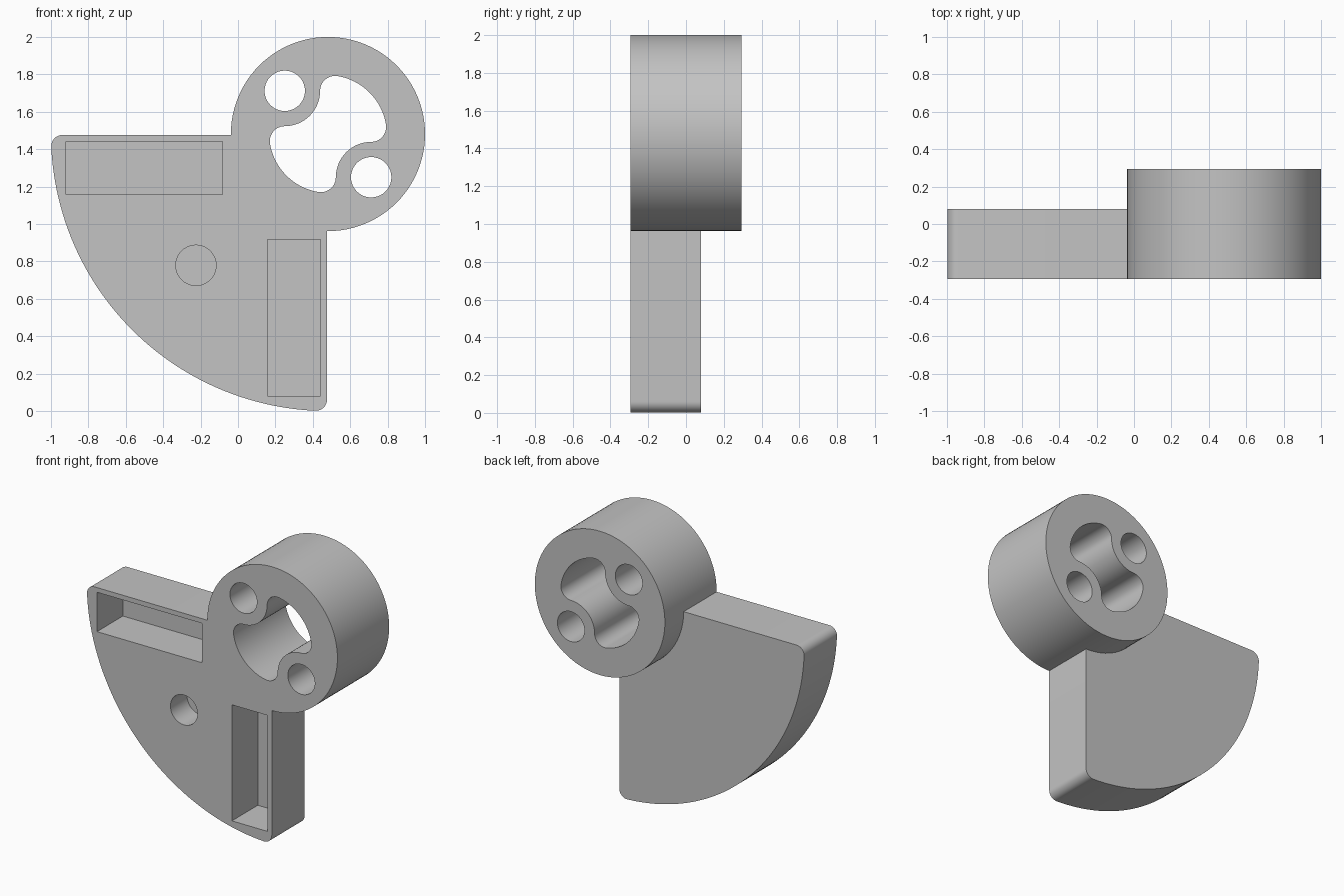
import bpy, bmesh
from math import sin, cos, radians, degrees, atan2, sqrt

cube = bpy.data.objects.get("Cube")
if cube:
    bpy.data.objects.remove(cube)

CX, CZ = 0.481, 1.481              # hub axis, also the sector centre
FRONT, PLATE_BACK, HUB_BACK = -0.295, 0.08, 0.295
HUB_R, SECTOR_R = 0.519, 1.481
HOLE_R, HOLE_OFF = 0.108, 0.231

grey = bpy.data.materials.new("plain grey")
grey.use_nodes = True
grey.diffuse_color = (0.55, 0.55, 0.55, 1)
grey.node_tree.nodes["Principled BSDF"].inputs["Base Color"].default_value = grey.diffuse_color


def arc(x, z, r, start, end, steps):
    """Points on an arc, in degrees, relative to the hub axis."""
    angles = [radians(start + (end - start) * i / steps) for i in range(steps + 1)]
    return [(x + r * cos(a), z + r * sin(a)) for a in angles]


def circle(x, z, r, steps):
    return arc(x, z, r, 0, 360, steps)[:-1]


def prism(name, outline, y0, y1):
    """Extrude an outline in the xz plane from y0 to y1."""
    bm = bmesh.new()
    face = bm.faces.new([bm.verts.new((CX + x, y0, CZ + z)) for x, z in outline])
    new = bmesh.ops.extrude_face_region(bm, geom=[face])["geom"]
    verts = [v for v in new if isinstance(v, bmesh.types.BMVert)]
    bmesh.ops.translate(bm, vec=(0, y1 - y0, 0), verts=verts)
    bmesh.ops.remove_doubles(bm, verts=bm.verts, dist=1e-5)
    bmesh.ops.recalc_face_normals(bm, faces=bm.faces)
    mesh = bpy.data.meshes.new(name)
    bm.to_mesh(mesh)
    bm.free()
    mesh.materials.append(grey)
    obj = bpy.data.objects.new(name, mesh)
    bpy.context.collection.objects.link(obj)
    return obj


def combine(target, other, operation):
    """Apply a boolean and discard the second solid."""
    mod = target.modifiers.new(operation.lower(), 'BOOLEAN')
    mod.operation, mod.solver, mod.object = operation, 'EXACT', other
    bpy.context.view_layer.objects.active = target
    bpy.ops.object.modifier_apply(modifier=mod.name)
    bpy.data.objects.remove(other)


# Quarter sector plate with two rounded tips
edge, tip = -0.005, 0.06
inset = tip - edge
reach = sqrt((SECTOR_R - tip) ** 2 - inset ** 2)
tilt = degrees(atan2(inset, reach))
sector = [(edge, edge)]
sector += arc(-reach, -inset, tip, 90, 180 + tilt, 10)
sector += arc(0, 0, SECTOR_R, 180 + tilt, 270 - tilt, 48)[1:-1]
sector += arc(-inset, -reach, tip, 270 - tilt, 360, 10)
body = prism("sector_and_hub", sector, FRONT, PLATE_BACK)

# Thick round hub
hub = prism("hub", circle(0, 0, HUB_R, 96), FRONT, HUB_BACK)
combine(body, hub, 'UNION')

# Through slot that curves around the two pin bosses
boss_r, fillet = 0.189, 0.08
near = boss_r + fillet - HOLE_OFF
turn = degrees(atan2(HOLE_OFF, near))
half = arc(-HOLE_OFF, HOLE_OFF, boss_r, -90, 0, 16)
half += arc(near, HOLE_OFF, fillet, 180, turn, 12)[1:]
half += arc(0, 0, sqrt(near ** 2 + HOLE_OFF ** 2) + fillet, turn, 90 - turn, 20)[1:]
half += arc(HOLE_OFF, near, fillet, 90 - turn, -90, 12)[1:-1]
slot = half + [(-x, -z) for x, z in half]
combine(body, prism("slot_cutter", slot, FRONT - 0.1, HUB_BACK + 0.1), 'DIFFERENCE')

# Pin holes through the hub
for side in (-1, 1):
    pin = circle(side * HOLE_OFF, -side * HOLE_OFF, HOLE_R, 40)
    combine(body, prism("pin_cutter", pin, FRONT - 0.1, HUB_BACK + 0.1), 'DIFFERENCE')

# Blind round hole in the plate
blind = circle(-0.706, -0.702, HOLE_R, 40)
combine(body, prism("blind_cutter", blind, FRONT - 0.1, FRONT + 0.19), 'DIFFERENCE')

# Two rectangular pockets, mirrored about the diagonal
a0, a1, b0, b1 = -1.4, -0.563, -0.323, -0.039
pocket = [(a0, b0), (a1, b0), (a1, b1), (a0, b1)]
for outline in (pocket, [(z, x) for x, z in pocket]):
    combine(body, prism("pocket_cutter", outline, FRONT - 0.1, 0), 'DIFFERENCE')

bpy.ops.object.select_all(action='DESELECT')
body.select_set(True)
bpy.context.view_layer.objects.active = body
bpy.ops.object.shade_smooth_by_angle(angle=radians(30))
